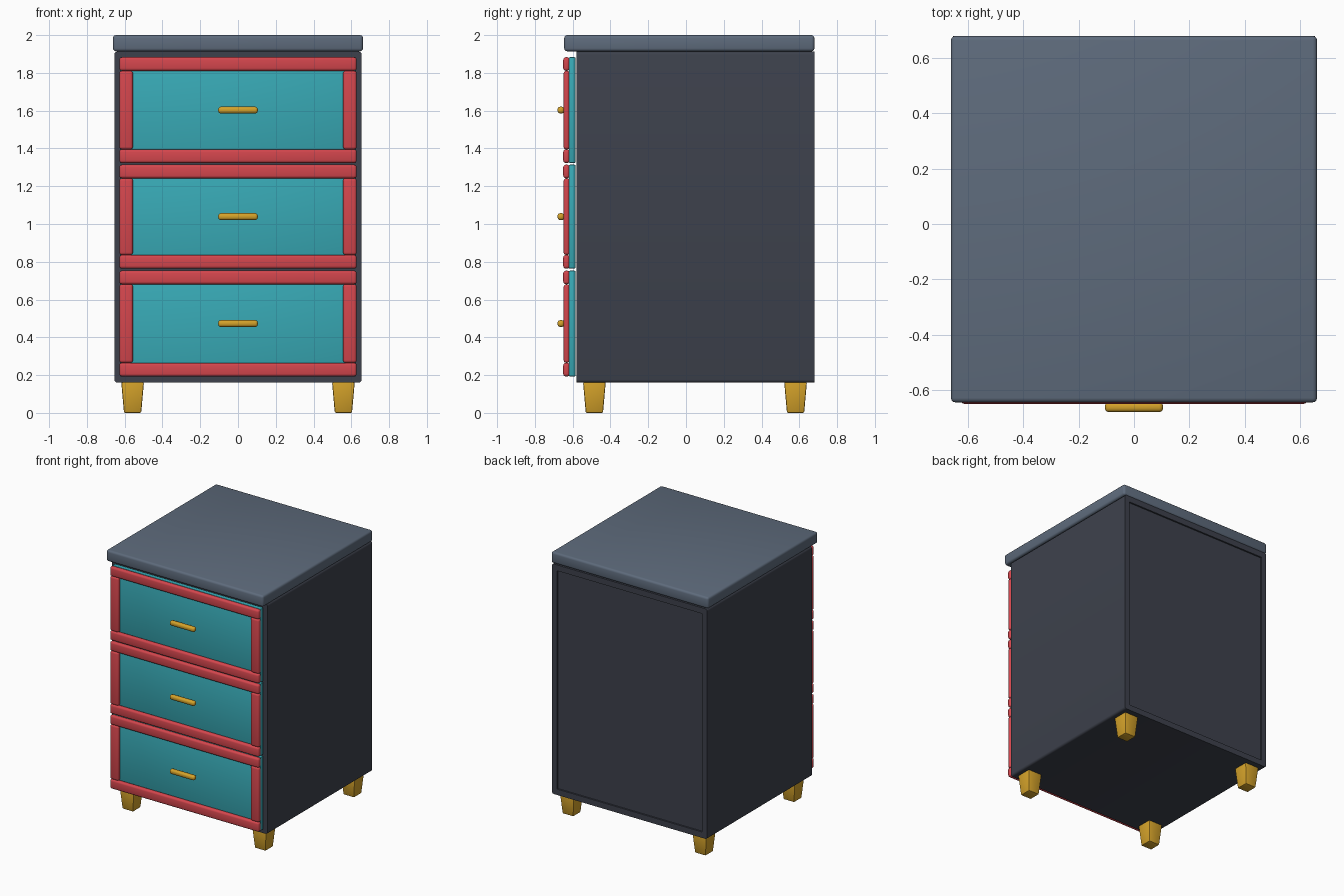
import bpy, bmesh

if "Cube" in bpy.data.objects:
    bpy.data.objects.remove(bpy.data.objects["Cube"])


def linear(c):
    c /= 255
    return c / 12.92 if c <= 0.04045 else ((c + 0.055) / 1.055) ** 2.4


def material(name, r, g, b):
    m = bpy.data.materials.new(name)
    m.diffuse_color = (linear(r), linear(g), linear(b), 1)
    m.use_nodes = True
    m.node_tree.nodes["Principled BSDF"].inputs["Base Color"].default_value = m.diffuse_color
    return m


CHARCOAL = material("charcoal", 61, 65, 76)
SLATE = material("slate", 94, 107, 124)
RED = material("red", 212, 70, 77)
TEAL = material("teal", 56, 170, 182)
GOLD = material("gold", 212, 162, 42)


def box_mesh(lo, hi):
    bm = bmesh.new()
    bmesh.ops.create_cube(bm, size=1)
    for v in bm.verts:
        v.co = [(a + b) / 2 + c * (b - a) for a, b, c in zip(lo, hi, v.co)]
    return bm


def finish(name, bm, mat):
    bmesh.ops.recalc_face_normals(bm, faces=bm.faces)
    mesh = bpy.data.meshes.new(name)
    bm.to_mesh(mesh)
    bm.free()
    mesh.materials.append(mat)
    ob = bpy.data.objects.new(name, mesh)
    bpy.context.collection.objects.link(ob)
    bpy.ops.object.select_all(action='DESELECT')
    ob.select_set(True)
    bpy.context.view_layer.objects.active = ob
    bpy.ops.object.shade_smooth_by_angle(angle=0.6)
    return ob


def rounded_box(name, lo, hi, mat, radius, segments=3):
    bm = box_mesh(lo, hi)
    bmesh.ops.bevel(bm, geom=bm.edges[:], offset=radius, segments=segments,
                    profile=0.5, affect='EDGES')
    return finish(name, bm, mat)


# Cabinet body: long edges rounded, shallow recessed panel at the back
bm = box_mesh((-0.655, -0.58, 0.16), (0.655, 0.68, 1.912))
long_edges = [e for e in bm.edges
              if abs(e.verts[0].co.y - e.verts[1].co.y) > 0.1]
bmesh.ops.bevel(bm, geom=long_edges, offset=0.016, segments=3,
                profile=0.5, affect='EDGES')
back = [f for f in bm.faces if f.normal.y > 0.9]
bmesh.ops.inset_region(bm, faces=back, thickness=0.045)
ring = bmesh.ops.extrude_face_region(bm, geom=back)
bmesh.ops.delete(bm, geom=back, context='FACES')
for v in ring["geom"]:
    if isinstance(v, bmesh.types.BMVert):
        v.co.y -= 0.012
finish("cabinet_body", bm, CHARCOAL)

# Worktop
rounded_box("worktop", (-0.662, -0.645, 1.914), (0.662, 0.68, 2.0), SLATE, 0.016)

# Drawers: teal panel, red frame and gold handle
RAIL = 0.072
for i, (z0, z1) in enumerate([(0.193, 0.753), (0.764, 1.314), (1.323, 1.883)], 1):
    rounded_box(f"drawer_panel_{i}", (-0.625, -0.62, z0), (0.625, -0.585, z1),
                TEAL, 0.006, 2)
    for side, a in (("lower", z0), ("upper", z1 - RAIL)):
        rounded_box(f"drawer_{side}_rail_{i}", (-0.628, -0.65, a),
                    (0.628, -0.615, a + RAIL), RED, 0.014)
    for side, a in (("left", -0.628), ("right", 0.628 - RAIL)):
        rounded_box(f"drawer_{side}_stile_{i}", (a, -0.648, z0 + RAIL),
                    (a + RAIL, -0.615, z1 - RAIL), RED, 0.014)
    zc = (z0 + z1) / 2
    rounded_box(f"drawer_handle_{i}", (-0.105, -0.68, zc - 0.018),
                (0.105, -0.644, zc + 0.018), GOLD, 0.014)

# Tapered feet
for fb, y in (("front", -0.485), ("back", 0.58)):
    for lr, x in (("left", -0.558), ("right", 0.558)):
        bm = box_mesh((x - 0.06, y - 0.06, 0.0), (x + 0.06, y + 0.06, 0.162))
        for v in bm.verts:
            if v.co.z < 0.1:
                v.co.x = x + (v.co.x - x) * 0.76
                v.co.y = y + (v.co.y - y) * 0.76
        bmesh.ops.bevel(bm, geom=bm.edges[:], offset=0.007, segments=2,
                        profile=0.5, affect='EDGES')
        finish(f"{fb}_{lr}_foot", bm, GOLD)
